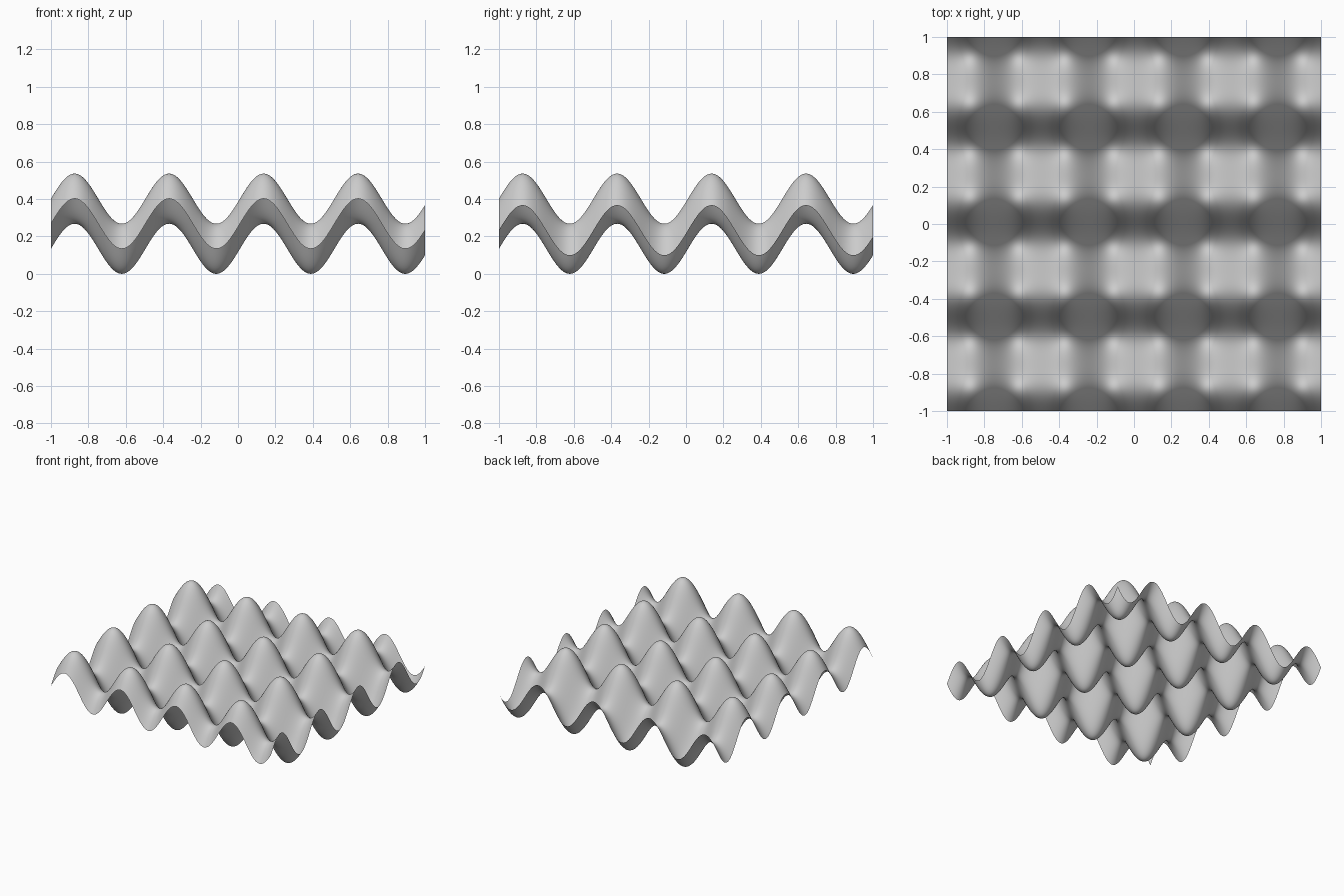
import bpy
import bmesh
from math import sin, pi

default_cube = bpy.data.objects.get("Cube")
if default_cube:
    bpy.data.objects.remove(default_cube, do_unlink=True)

# Wave settings
AMPLITUDE = 0.134
SPAN = 8 * pi - 0.26      # phase swept from one edge to the other
SEGMENTS = 180


def wave(t):
    """Height of a single ripple train running along one axis."""
    return AMPLITUDE * (1 + sin(SPAN * (t + 1) / 2))


# Plain grey surface
grey = bpy.data.materials.new("light_grey")
grey.use_nodes = True
colour = (0.6, 0.6, 0.6, 1)
grey.diffuse_color = colour
grey.node_tree.nodes["Principled BSDF"].inputs["Base Color"].default_value = colour

# Square sheet with two crossing ripple trains added together
bm = bmesh.new()
bmesh.ops.create_grid(bm, x_segments=SEGMENTS, y_segments=SEGMENTS, size=1)
for v in bm.verts:
    v.co.z = wave(v.co.x) + wave(v.co.y)
for f in bm.faces:
    f.smooth = True

mesh = bpy.data.meshes.new("wavy_sheet")
bm.to_mesh(mesh)
bm.free()
mesh.materials.append(grey)
sheet = bpy.data.objects.new("wavy_sheet", mesh)
bpy.context.collection.objects.link(sheet)
